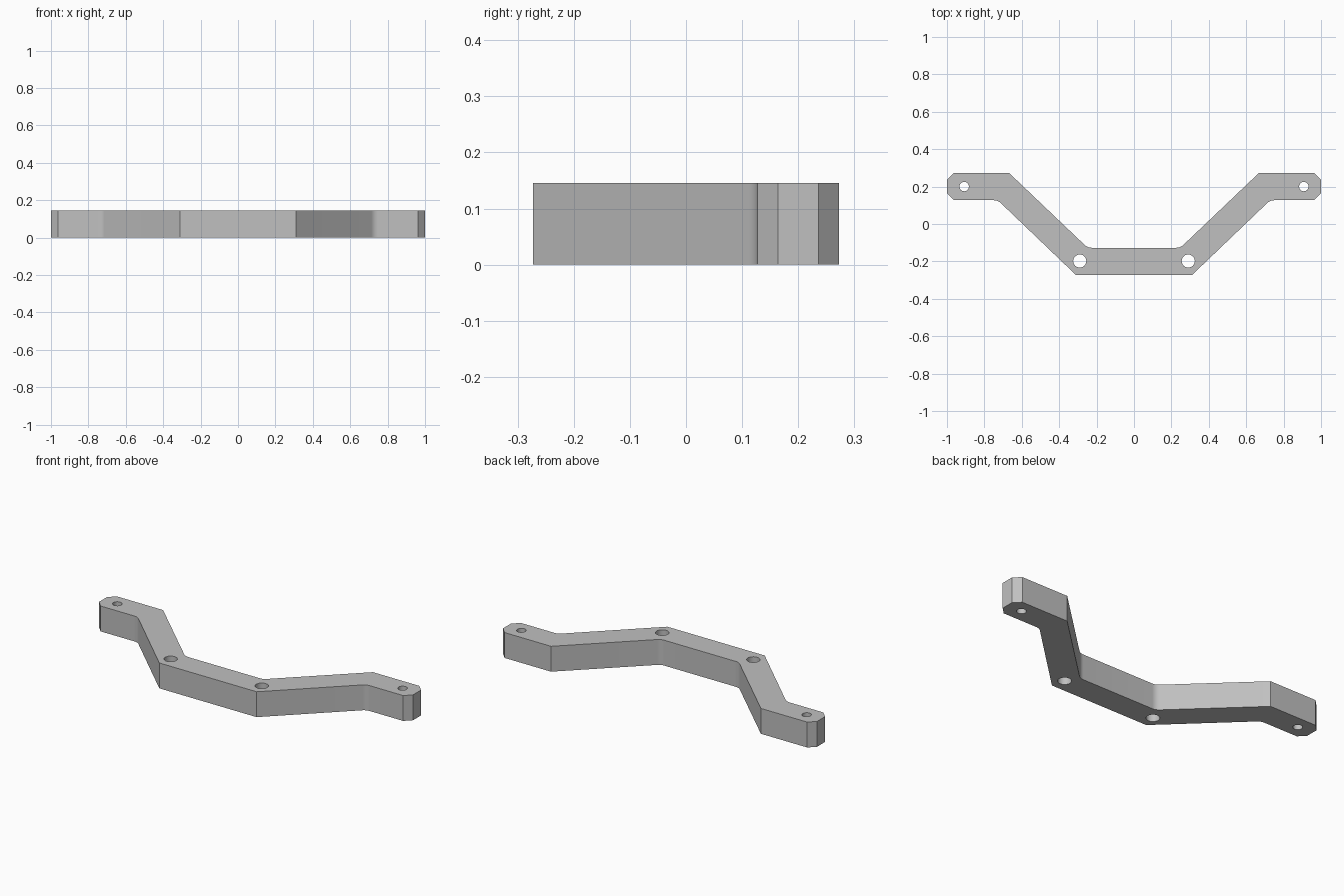
import bpy
import bmesh
from math import pi
from mathutils import Vector

cube = bpy.data.objects.get("Cube")
if cube:
    bpy.data.objects.remove(cube)

HEIGHT = 0.146
FILLET_STEPS = 8

grey = bpy.data.materials.new("plain grey")
grey.use_nodes = True
colour = (0.53, 0.53, 0.53, 1)
grey.diffuse_color = colour
grey.node_tree.nodes["Principled BSDF"].inputs["Base Color"].default_value = colour


def fillet(before, corner, after, reach):
    """Round a corner with a short quadratic arc."""
    a, c, b = Vector(before), Vector(corner), Vector(after)
    start = c + (a - c).normalized() * reach
    end = c + (b - c).normalized() * reach
    ts = [i / FILLET_STEPS for i in range(FILLET_STEPS + 1)]
    return [tuple(start * (1 - t) ** 2 + c * 2 * t * (1 - t) + end * t * t) for t in ts]


# Left half of the outline: sharp outer bends, rounded inner bends, chamfered tip
low_bend, arm_bend = (0.31, -0.273), (0.728, 0.127)
top_bend, mid_bend = (0.668, 0.273), (0.248, -0.127)
half = [low_bend]
half += fillet(low_bend, arm_bend, (0.963, 0.127), 0.022)
half += [(0.963, 0.127), (1, 0.164), (1, 0.236), (0.963, 0.273), top_bend]
half += fillet(top_bend, mid_bend, (0, -0.127), 0.022)
outline = half + [(-x, y) for x, y in reversed(half)]

# Bracket body
bm = bmesh.new()
base = bm.faces.new([bm.verts.new((x, y, 0)) for x, y in outline])
top = bmesh.ops.extrude_face_region(bm, geom=[base])["geom"]
bmesh.ops.translate(bm, vec=(0, 0, HEIGHT),
                    verts=[v for v in top if isinstance(v, bmesh.types.BMVert)])
bmesh.ops.recalc_face_normals(bm, faces=bm.faces)
mesh = bpy.data.meshes.new("bracket")
bm.to_mesh(mesh)
bm.free()
mesh.materials.append(grey)
bracket = bpy.data.objects.new("bracket", mesh)
bpy.context.collection.objects.link(bracket)

# Mounting holes through the arm tips and the centre bar
cutters = []
for x, y, radius in [(0.908, 0.2, 0.025), (0.29, -0.198, 0.035)]:
    for side in (-1, 1):
        bpy.ops.mesh.primitive_cylinder_add(vertices=32, radius=radius, depth=HEIGHT * 2,
                                            location=(side * x, y, HEIGHT / 2))
        cutter = bpy.context.object
        cutter.name = "hole_cutter"
        cutter.hide_render = True
        cutter.data.materials.append(grey)
        cutters.append(cutter)
        cut = bracket.modifiers.new("hole", 'BOOLEAN')
        cut.operation = 'DIFFERENCE'
        cut.solver = 'EXACT'
        cut.object = cutter

bpy.ops.object.select_all(action='DESELECT')
bpy.context.view_layer.objects.active = bracket
bracket.select_set(True)
for name in [m.name for m in bracket.modifiers]:
    bpy.ops.object.modifier_apply(modifier=name)
for cutter in cutters:
    bpy.data.objects.remove(cutter)

# Smooth the fillets and hole walls, keep the edges crisp
bpy.ops.object.shade_smooth_by_angle(angle=pi / 6)
